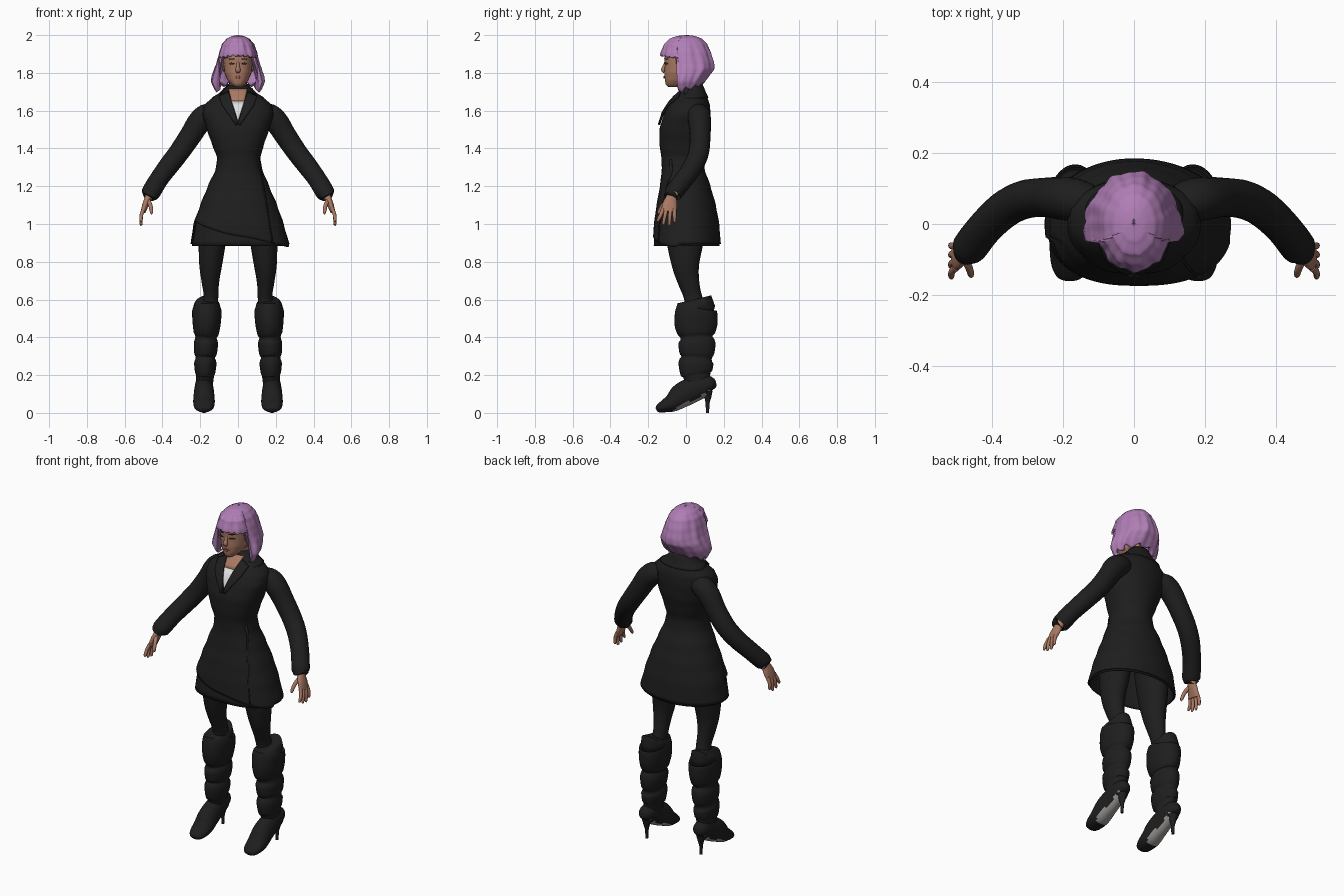
import bpy, bmesh, math
from mathutils import Vector


def material(name, rgb):
    m = bpy.data.materials.new(name)
    m.diffuse_color = (*rgb, 1)
    return m


BLACK = material("black cloth", (0.013, 0.013, 0.013))
HAIR = material("lilac hair", (0.44, 0.21, 0.47))
SKIN = material("skin", (0.40, 0.19, 0.125))
WHITE = material("white shirt", (0.75, 0.75, 0.75))
GREY = material("sole grey", (0.33, 0.31, 0.30))
DARK = material("eye brown", (0.04, 0.02, 0.015))
LIP = material("lip rose", (0.30, 0.10, 0.08))


def make(name, verts, faces, mat, recalc=True, thick=0, offset=0, angle=50):
    me = bpy.data.meshes.new(name)
    me.from_pydata(verts, [], faces)
    if recalc:
        bm = bmesh.new()
        bm.from_mesh(me)
        bmesh.ops.recalc_face_normals(bm, faces=bm.faces)
        bm.to_mesh(me)
        bm.free()
    me.polygons.foreach_set("use_smooth", [True] * len(me.polygons))
    me.set_sharp_from_angle(angle=math.radians(angle))
    me.materials.append(mat)
    ob = bpy.data.objects.new(name, me)
    bpy.context.collection.objects.link(ob)
    if thick:
        mod = ob.modifiers.new("thickness", 'SOLIDIFY')
        mod.thickness, mod.offset = thick, offset
    return ob


def hermite(a, b, c, d, t):
    """Smooth step from b to c through the neighbours a and d."""
    return tuple(0.5 * (2 * q + (r - p) * t + (2 * p - 5 * q + 4 * r - s) * t * t
                        + (3 * q - p - 3 * r + s) * t ** 3) for p, q, r, s in zip(a, b, c, d))


def tube(name, pts, mat, n=18, sub=4):
    """Closed tube through (x, y, z, radius_u, radius_v) stations."""
    path = []
    for i in range(len(pts) - 1):
        a, d = pts[max(i - 1, 0)], pts[min(i + 2, len(pts) - 1)]
        path += [hermite(a, pts[i], pts[i + 1], d, k / sub) for k in range(sub)]
    path.append(pts[-1])
    verts, faces, m = [], [], len(path)
    for i, p in enumerate(path):
        d = (Vector(path[min(i + 1, m - 1)][:3]) - Vector(path[max(i - 1, 0)][:3])).normalized()
        u = (Vector((1, 0, 0)) - d * d.x).normalized()
        v = d.cross(u)
        for j in range(n):
            t = 2 * math.pi * j / n
            verts.append(Vector(p[:3]) + u * p[3] * math.cos(t) + v * p[4] * math.sin(t))
    for i in range(m - 1):
        for j in range(n):
            k = (j + 1) % n
            faces.append((i * n + j, i * n + k, (i + 1) * n + k, (i + 1) * n + j))
    faces += [tuple(range(n)), tuple(range((m - 1) * n, m * n))]
    return make(name, verts, faces, mat)


def section(rows, z):
    """Left, right, front and back extents at height z; rows run downwards."""
    z = min(max(z, rows[-1][0]), rows[0][0])
    i = next(k for k in range(len(rows) - 1) if z >= rows[k + 1][0])
    t = (rows[i][0] - z) / (rows[i][0] - rows[i + 1][0])
    return [p + (q - p) * (t * 0.6 + 0.4 * t * t * (3 - 2 * t)) for p, q in zip(rows[i][1:], rows[i + 1][1:])]


def surf(rows, th, z, power=0.8, grow=1.0):
    l, r, f, b = section(rows, z)
    c, s = math.cos(th), math.sin(th)
    e = power if s < 0 else 1.0
    x = (r if c > 0 else l) * abs(c) ** e * (1 if c > 0 else -1)
    mid, half = (f + b) / 2, (b - f) / 2
    return Vector((x * grow, mid + half * grow * abs(s) ** e * (1 if s > 0 else -1), z))


def loft(name, rows, mat, zmap, n=64, m=40, power=0.8, grow=lambda th, t: 1.0, cap=False, **kw):
    verts, faces = [], []
    for i in range(m + 1):
        for j in range(n):
            th, t = 2 * math.pi * j / n, i / m
            verts.append(surf(rows, th, zmap(th, t), power, grow(th, t)))
    for i in range(m):
        for j in range(n):
            k = (j + 1) % n
            faces.append((i * n + j, (i + 1) * n + j, (i + 1) * n + k, i * n + k))
    if cap:
        faces += [tuple(range(n)), tuple(range(m * n, m * n + n))[::-1]]
    return make(name, verts, faces, mat, recalc=False, **kw)


def front_y(rows, x, z, power=0.8):
    l, r, f, b = section(rows, z)
    c = min(abs(x) / (r if x > 0 else l), 1) ** (1 / power)
    return (f + b) / 2 - (b - f) / 2 * math.sqrt(1 - c * c) ** power


def plate(name, rows, edge_a, edge_b, mat, off=0.004, thick=0.006, n=8, sub=4, power=0.8):
    """Thin patch between two (x, z) edges, wrapped on the front of a loft."""
    def fill(e):
        return [(a[0] + (b[0] - a[0]) * k / sub, a[1] + (b[1] - a[1]) * k / sub)
                for a, b in zip(e, e[1:]) for k in range(sub)] + [e[-1]]
    A, B = fill(edge_a), fill(edge_b)
    verts, faces = [], []
    for a, b in zip(A, B):
        for j in range(n + 1):
            x, z = a[0] + (b[0] - a[0]) * j / n, a[1] + (b[1] - a[1]) * j / n
            verts.append((x, front_y(rows, x, z, power) - off, z))
    w = n + 1
    faces = [(i * w + j, i * w + j + 1, i * w + w + j + 1, i * w + w + j)
             for i in range(len(A) - 1) for j in range(n)]
    return make(name, verts, faces, mat, thick=thick)


# Coat body: flared skirt with a slanted wrap-over front
COAT = [(1.735, .050, .050, -.002, .080), (1.70, .080, .080, -.032, .092), (1.665, .140, .140, -.062, .115),
        (1.63, .180, .180, -.092, .127), (1.58, .188, .188, -.118, .130), (1.50, .165, .165, -.141, .125),
        (1.42, .137, .137, -.140, .108), (1.35, .110, .118, -.130, .092), (1.29, .118, .128, -.128, .098),
        (1.20, .160, .165, -.138, .130), (1.10, .200, .207, -.156, .158), (1.00, .236, .242, -.170, .176),
        (0.87, .254, .278, -.178, .186)]


def hem(th):
    x = 0.26 * math.cos(th)
    if math.sin(th) < -0.2:
        return 1.015 - 0.135 * min(1, (x + 0.25) / 0.5) ** 0.8 if x > -0.25 else 1.015
    return 0.895


def coat_z(th, t):
    z = 1.735 - (1.735 - 0.895) * t
    return z if z > 1.2 else 1.2 - (1.2 - z) * (1.2 - hem(th)) / 0.305


loft("coat", COAT, BLACK, coat_z, n=80, m=48, thick=0.008, offset=-1)
loft("coat_under_layer", COAT, BLACK, lambda th, t: 1.15 - 0.265 * t, m=10,
     grow=lambda th, t: 0.965, thick=0.006, offset=-1)

# Shirt, bare neckline, lapels and front edge
plate("shirt", COAT, [(0, 1.55), (-.034, 1.65)], [(0, 1.55), (.034, 1.65)], WHITE)
plate("neckline", COAT, [(-.034, 1.65), (-.05, 1.715)], [(.034, 1.65), (.05, 1.715)], SKIN)
for s in (-1, 1):
    plate("lapel", COAT, [(0, 1.53), (s * .033, 1.645), (s * .05, 1.70)],
          [(s * .012, 1.525), (s * .085, 1.63), (s * .10, 1.675)], BLACK, off=0.009, thick=0.012)
plate("front_edge", COAT, [(.105, 1.34), (.15, 1.1), (.18, .9)], [(.111, 1.34), (.156, 1.1), (.186, .9)],
      BLACK, off=0.002, thick=0.006, n=2)
# Standing collar around the back of the neck
tube("neck", [(0, .045, 1.62, .05, .042), (0, .038, 1.70, .046, .040), (0, .02, 1.80, .048, .046)], SKIN)
COLLAR = [(1.74, .056, .056, .002, .088), (1.70, .092, .092, -.03, .104), (1.66, .15, .15, -.06, .124)]
loft("collar", COLLAR, BLACK, lambda th, t: (1.74 if math.sin(th) > -.3 else 1.69) * (1 - t) + 1.67 * t,
     m=6, thick=0.008, offset=-1)

# Head
HEAD = [(1.975, .03, .03, -.04, .05), (1.94, .065, .065, -.09, .09), (1.88, .077, .077, -.114, .10),
        (1.84, .076, .076, -.113, .095), (1.80, .071, .071, -.114, .075), (1.765, .057, .057, -.112, .045),
        (1.738, .037, .037, -.108, .01), (1.724, .016, .016, -.092, -.03)]
loft("head", HEAD, SKIN, lambda th, t: 1.975 - .251 * t, n=40, m=30, power=0.9, cap=True)
tube("nose", [(0, -.106, 1.862, .007, .006), (0, -.115, 1.835, .009, .009), (0, -.120, 1.815, .014, .012),
              (0, -.114, 1.803, .010, .006)], SKIN, n=12)
for s in (-1, 1):
    for part, z, w, h, mat in (("eye", 1.849, .015, .005, DARK), ("eyebrow", 1.874, .020, .003, DARK)):
        xs = [(s * (.034 + w * k), h * (1 - k * k)) for k in (-1, -.5, 0, .5, 1)]
        plate(part, HEAD, [(x, z + d) for x, d in xs], [(x, z - d) for x, d in xs], mat,
              off=0.002, thick=0.003, n=2, sub=1, power=0.9)
    tube("ear", [(s * .074, .01, 1.865, .006, .010), (s * .08, .012, 1.845, .008, .018),
                 (s * .074, .005, 1.81, .005, .008)], SKIN, n=10)
lip = [(.022 * k, .007 * (1 - k * k)) for k in (-1, -.5, 0, .5, 1)]
plate("lips", HEAD, [(x, 1.777 + d) for x, d in lip], [(x, 1.777 - d) for x, d in lip], LIP,
      off=0.003, thick=0.005, n=4, sub=1, power=0.9)

# Bobbed hair with a fringe and rippled strands
BOB = [(2.0, .004, .004, -.004, .012), (1.995, .034, .034, -.05, .05), (1.98, .062, .062, -.088, .085),
       (1.95, .086, .086, -.117, .112), (1.90, .102, .102, -.133, .134), (1.85, .116, .114, -.134, .148),
       (1.82, .128, .124, -.130, .148), (1.78, .141, .136, -.125, .120), (1.755, .143, .139, -.12, .10),
       (1.72, .128, .126, -.10, .075), (1.69, .108, .106, -.08, .06)]


def bob_z(th, t):
    from_front = abs((th - 1.5 * math.pi + math.pi) % (2 * math.pi) - math.pi)
    if from_front < math.radians(68):
        low = 1.892 - 0.012 * math.cos(th) ** 2 + 0.004 * math.sin(23 * th)
    else:
        low = 1.70 + 0.05 * (from_front - 1.2) / 1.95 + 0.009 * math.sin(11 * th)
    return 2.0 - (2.0 - low) * t ** 1.5


def ripple(th, t):
    return 1 + min(1, 2 * t) * (.022 * math.sin(9 * th + 2.5 * t) + .014 * math.sin(17 * th - 3 * t))


loft("hair", BOB, HAIR, bob_z, n=128, m=36, power=0.95, grow=ripple, cap=False, thick=0.028, offset=-1)

for s in (-1, 1):
    def side(rows):
        return [(s * p[0], *p[1:]) for p in rows]

    # Sleeve
    tube("sleeve", side([(.12, .06, 1.585, .05, .05), (.165, .068, 1.575, .062, .060), (.205, .072, 1.54, .062, .060),
                         (.25, .075, 1.47, .058, .055), (.31, .068, 1.382, .055, .054),
                         (.365, .04, 1.31, .053, .052), (.42, -.012, 1.235, .050, .050),
                         (.462, -.066, 1.165, .050, .048), (.466, -.07, 1.158, .040, .040)]), BLACK, n=24)
    # Hand with four fingers and a thumb
    tube("palm", side([(.458, -.062, 1.18, .022, .028), (.474, -.076, 1.14, .020, .030),
                       (.49, -.086, 1.10, .017, .040), (.502, -.092, 1.065, .013, .040)]), SKIN)
    for y0, y1, z1 in ((-.122, -.148, 1.012), (-.103, -.119, .996), (-.082, -.088, .992), (-.062, -.060, 1.008)):
        ym = (y0 + y1) / 2
        tube("finger", side([(.500, y0, 1.08, .010, .011), (.512, ym, 1.045, .0095, .010),
                             (.513, y1, z1 + .008, .008, .008), (.511, y1, z1, .003, .003)]), SKIN, n=10)
    tube("thumb", side([(.478, -.09, 1.13, .012, .013), (.464, -.122, 1.10, .011, .011),
                        (.458, -.142, 1.065, .009, .009), (.459, -.146, 1.052, .003, .003)]), SKIN, n=10)
    # Leg in tights
    tube("leg", side([(.125, .0, 1.05, .085, .11), (.137, -.005, .90, .072, .096), (.145, -.002, .78, .060, .072),
                      (.146, .015, .69, .046, .056), (.143, .035, .62, .039, .048),
                      (.150, .05, .55, .043, .055), (.16, .055, .46, .05, .06)]), BLACK, n=24)
    # Slouched boot shaft
    tube("boot_shaft", side([(.165, .058, .50, .050, .07), (.165, .058, .548, .064, .092), (.165, .056, .557, .073, .103),
                             (.165, .054, .53, .078, .112), (.166, .053, .47, .074, .114), (.168, .055, .42, .066, .100),
                             (.170, .056, .40, .056, .084), (.170, .058, .37, .064, .098),
                             (.172, .057, .315, .060, .092), (.173, .056, .292, .051, .080),
                             (.173, .053, .265, .059, .092), (.174, .053, .215, .054, .085),
                             (.175, .056, .195, .048, .072), (.178, .058, .14, .044, .06)]), BLACK, n=32, sub=3)
    # Pointed foot with a pale arch underneath
    foot = tube("boot_foot", side([(.18, .146, .125, .012, .012), (.18, .138, .133, .032, .036),
                                   (.18, .11, .145, .046, .055), (.18, .05, .128, .050, .066),
                                   (.18, -.02, .094, .055, .066), (.18, -.07, .055, .057, .050),
                                   (.18, -.12, .033, .051, .032), (.18, -.148, .021, .036, .020),
                                   (.18, -.157, .017, .018, .009)]), BLACK, n=28)
    foot.data.materials.append(GREY)
    for f in foot.data.polygons:
        if f.normal.z < -0.55 and -0.06 < f.center.y < 0.125:
            f.material_index = 1
    # Stiletto heel
    tube("boot_heel", side([(.18, .112, .115, .030, .030), (.18, .115, .085, .019, .020),
                            (.18, .114, .05, .010, .011), (.18, .114, .0, .008, .009)]), BLACK, n=14)
